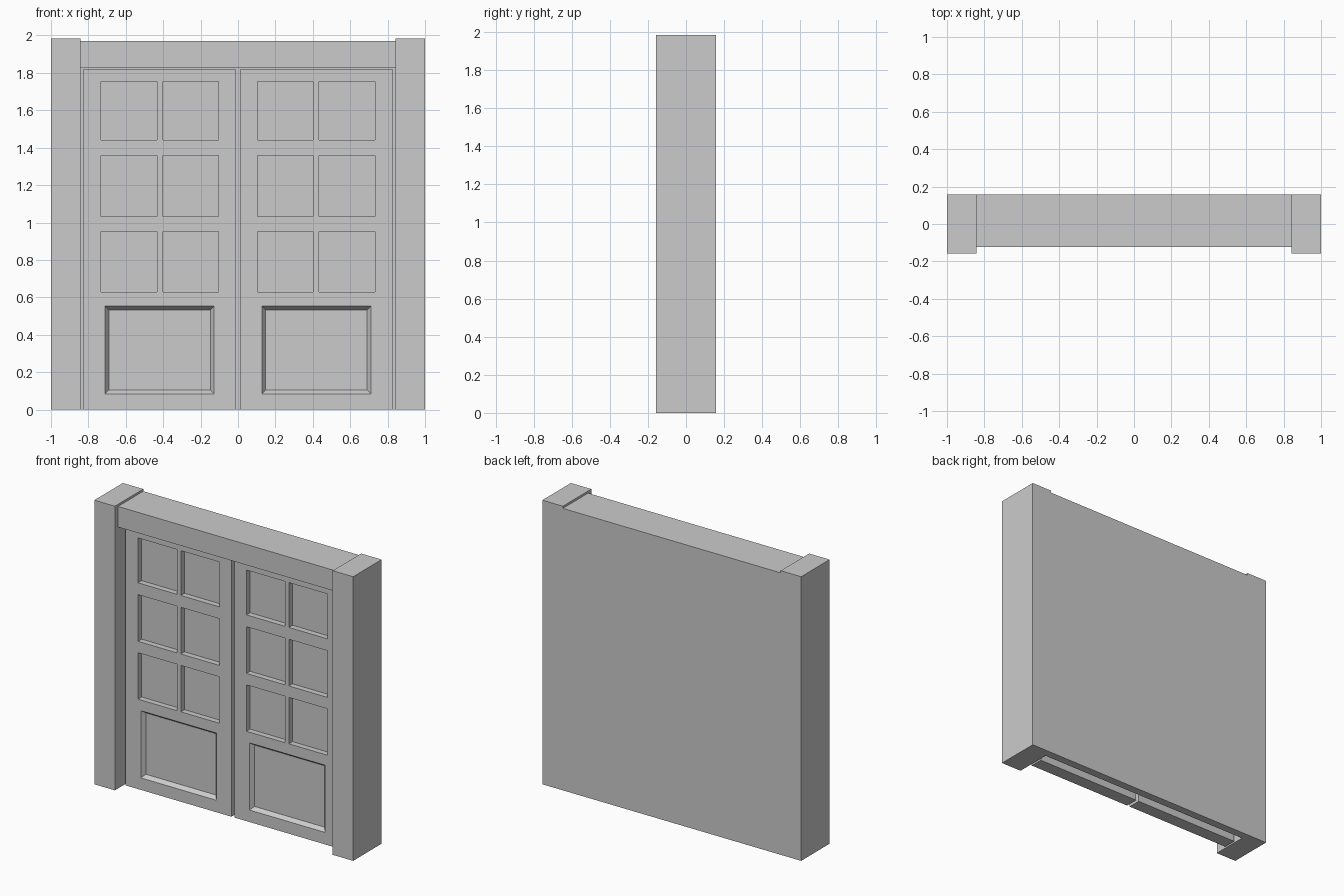
import bpy, bmesh

if "Cube" in bpy.data.objects:
    bpy.data.objects.remove(bpy.data.objects["Cube"])


def make(name, blocks):
    """Object from blocks (x0, x1, y0, y1, z0, z1, taper); taper shrinks the back (y1) end."""
    bm = bmesh.new()
    for x0, x1, y0, y1, z0, z1, t in blocks:
        rings = []
        for y, i in ((y0, 0), (y1, t)):
            rings.append([bm.verts.new(p) for p in (
                (x0 + i, y, z0 + i), (x1 - i, y, z0 + i),
                (x1 - i, y, z1 - i), (x0 + i, y, z1 - i))])
        a, b = rings
        bm.faces.new(a)
        bm.faces.new(b[::-1])
        for k in range(4):
            n = (k + 1) % 4
            bm.faces.new((a[n], a[k], b[k], b[n]))
    bmesh.ops.recalc_face_normals(bm, faces=bm.faces[:])
    mesh = bpy.data.meshes.new(name)
    bm.to_mesh(mesh)
    bm.free()
    obj = bpy.data.objects.new(name, mesh)
    bpy.context.collection.objects.link(obj)
    return obj


def boolean(obj, tool, op):
    m = obj.modifiers.new(op.lower(), 'BOOLEAN')
    m.operation, m.solver, m.object = op, 'EXACT', tool
    bpy.context.view_layer.objects.active = obj
    bpy.ops.object.modifier_apply(modifier=m.name)
    bpy.data.objects.remove(tool)


# Frame: block with the door opening and lowered header cut away
B = 0.157
frame = make("door_frame", [(-1, 1, -B, B, 0, 1.985, 0)])
P = 0.842
boolean(frame, make("header_top_cut", [(-P, P, -0.3, 0.3, 1.97, 2.2, 0)]), 'DIFFERENCE')
boolean(frame, make("header_front_cut", [(-P, P, -0.3, -0.122, -0.1, 2.2, 0)]), 'DIFFERENCE')
boolean(frame, make("opening_cut", [(-P, P, -0.3, 0.1, -0.1, 1.826, 0)]), 'DIFFERENCE')

# Door leaf with pane pockets and a bevelled lower panel
F = -0.057
leaf = make("door_leaf", [(0.011, 0.829, F, 0.035, 0, 1.818, 0)])
cuts = [(x0, x1, F - 0.1, F + 0.04, z0, z1, 0)
        for x0, x1 in ((0.105, 0.402), (0.433, 0.733))
        for z0, z1 in ((0.628, 0.952), (1.032, 1.358), (1.441, 1.754))]
boolean(leaf, make("pane_cuts", cuts), 'DIFFERENCE')
# tapered cutter, front end just ahead of the leaf face
boolean(leaf, make("panel_cut", [(0.127, 0.712, F - 0.001, F + 0.027, 0.083, 0.554, 0.021)]), 'DIFFERENCE')

# Second leaf by mirroring
m = leaf.modifiers.new("mirror", 'MIRROR')
m.use_mirror_merge = False
leaf.name = "door_leaves"
